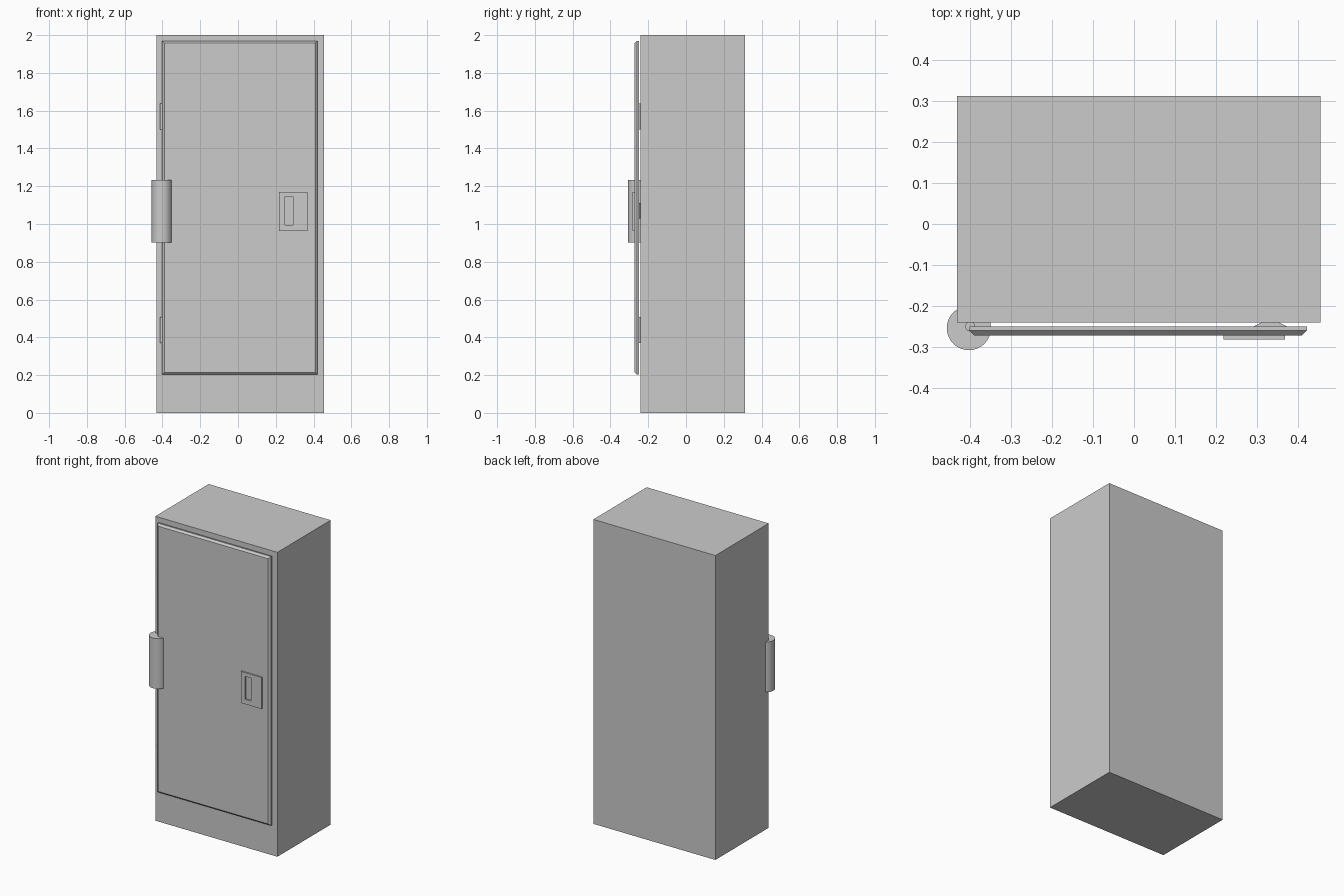
import bpy
import bmesh
from mathutils import Matrix, Vector

cube = bpy.data.objects.get("Cube")
if cube:
    bpy.data.objects.remove(cube, do_unlink=True)

# One painted-metal colour for every part
GREY = (0.6, 0.6, 0.6, 1.0)
metal = bpy.data.materials.new("grey_metal")
metal.use_nodes = True
metal.diffuse_color = GREY
metal.node_tree.nodes["Principled BSDF"].inputs["Base Color"].default_value = GREY


def finish(name, bm):
    bmesh.ops.recalc_face_normals(bm, faces=bm.faces)
    mesh = bpy.data.meshes.new(name)
    bm.to_mesh(mesh)
    bm.free()
    mesh.materials.append(metal)
    obj = bpy.data.objects.new(name, mesh)
    bpy.context.collection.objects.link(obj)
    return obj


def box_bmesh(x, y, z):
    """Box spanning the given (min, max) ranges."""
    bm = bmesh.new()
    size = [r[1] - r[0] for r in (x, y, z)]
    mid = Vector([(r[0] + r[1]) / 2 for r in (x, y, z)])
    bmesh.ops.create_cube(bm, size=1, matrix=Matrix.Translation(mid) @ Matrix.Diagonal((*size, 1)))
    return bm


def front_face(bm):
    bm.normal_update()
    return min(bm.faces, key=lambda f: f.calc_center_median().y)


def upright_cylinder(name, x, y, z, radius, sides):
    bm = bmesh.new()
    bmesh.ops.create_cone(bm, cap_ends=True, segments=sides, radius1=radius, radius2=radius,
                          depth=z[1] - z[0],
                          matrix=Matrix.Translation((x, y, (z[0] + z[1]) / 2)))
    obj = finish(name, bm)
    bpy.ops.object.select_all(action='DESELECT')
    obj.select_set(True)
    bpy.context.view_layer.objects.active = obj
    bpy.ops.object.shade_smooth_by_angle()
    return obj


# Cabinet body
finish("cabinet_body", box_bmesh((-0.432, 0.455), (-0.241, 0.312), (0, 2)))

# Door slab with a chamfered front rim
door = box_bmesh((-0.402, 0.422), (-0.272, -0.250), (0.203, 1.97))
bmesh.ops.bevel(door, geom=list(front_face(door).edges), offset=0.012,
                segments=1, affect='EDGES')
finish("door", door)

# Handle plate with a sunken finger slot
PLATE_X, PLATE_Z = (0.218, 0.368), (0.963, 1.17)
SLOT_X, SLOT_Z = (0.249, 0.292), (0.995, 1.145)
plate = box_bmesh(PLATE_X, (-0.282, -0.268), PLATE_Z)
face = front_face(plate)
bmesh.ops.inset_individual(plate, faces=[face], thickness=0.02)
centre = face.calc_center_median()
for v in face.verts:
    v.co.x = SLOT_X[v.co.x > centre.x]
    v.co.z = SLOT_Z[v.co.z > centre.z]
slot = bmesh.ops.extrude_discrete_faces(plate, faces=[face])["faces"][0]
bmesh.ops.translate(plate, verts=slot.verts, vec=(0, 0.009, 0))
finish("handle_plate", plate)

# Latch block behind the door, tapering towards the body
latch = box_bmesh((0.29, 0.375), (-0.251, -0.241), (1.03, 1.11))
for v in latch.verts:
    if v.co.y > -0.245:
        v.co.x += 0.02 if v.co.x < 0.33 else -0.02
finish("latch", latch)

# Hinge pins and the large pivot drum
for name, z in (("lower_hinge", (0.37, 0.508)), ("upper_hinge", (1.5, 1.638))):
    upright_cylinder(name, -0.4, -0.25, z, 0.012, 16)
upright_cylinder("pivot_drum", -0.403, -0.254, (0.903, 1.233), 0.054, 32)
